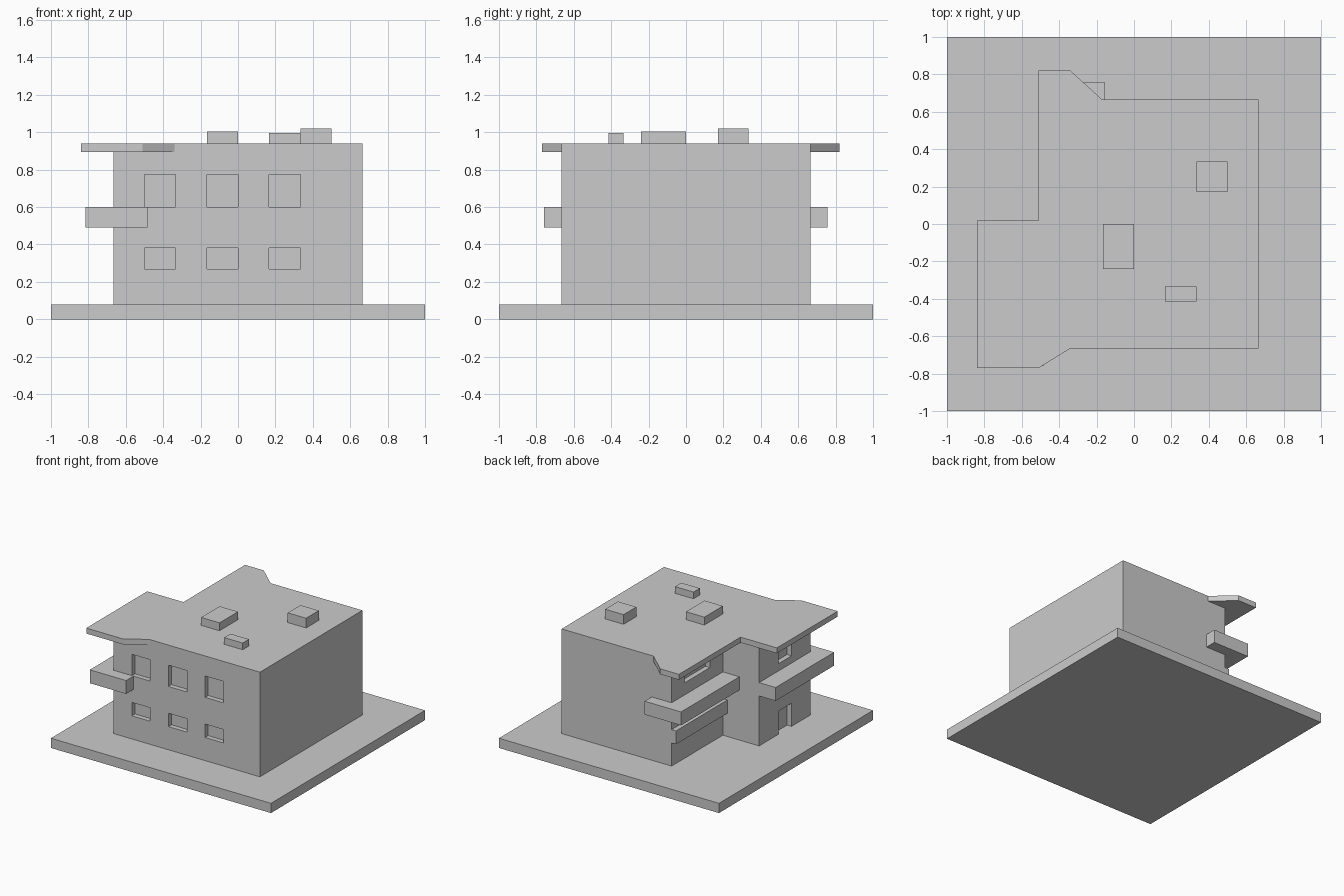
import bpy
import bmesh

if "Cube" in bpy.data.objects:
    bpy.data.objects.remove(bpy.data.objects["Cube"])


def add_prism(bm, outline, z0, z1):
    """Extrude a flat outline from z0 up to z1."""
    face = bm.faces.new([bm.verts.new((x, y, z0)) for x, y in outline])
    ext = bmesh.ops.extrude_face_region(bm, geom=[face])
    top = [v for v in ext["geom"] if isinstance(v, bmesh.types.BMVert)]
    bmesh.ops.translate(bm, verts=top, vec=(0, 0, z1 - z0))


def rect(x0, x1, y0, y1):
    return [(x0, y0), (x1, y0), (x1, y1), (x0, y1)]


def make(name, *prisms):
    bm = bmesh.new()
    for p in prisms:
        add_prism(bm, *p)
    bmesh.ops.recalc_face_normals(bm, faces=bm.faces)
    mesh = bpy.data.meshes.new(name)
    bm.to_mesh(mesh)
    bm.free()
    ob = bpy.data.objects.new(name, mesh)
    bpy.context.collection.objects.link(ob)
    return ob


W = 0.665    # half width of the house
S = -0.335   # set-back left wall of the rear wing
D = 0.04     # recess depth

# ground slab
make("ground_slab", (rect(-1, 1, -1, 1), 0, 0.08))

# L-shaped walls
walls = make("walls", ([(-W, -W), (W, -W), (W, W), (S, W), (S, 0), (-W, 0)], 0.08, 0.895))

# roof slab with overhangs
make("roof", ([(-0.84, -0.77), (-0.51, -0.77), (-0.34, -W), (W, -W), (W, W),
               (-0.17, W), (-0.34, 0.82), (-0.51, 0.82), (-0.51, 0.02), (-0.84, 0.02)],
              0.895, 0.94))

# balconies wrapping the two outer corners
make("front_balcony", ([(-0.815, 0), (-0.815, -0.76), (-0.485, -0.76), (-0.485, -W),
                        (-W, -W), (-W, 0)], 0.49, 0.60))
make("rear_balcony", ([(-0.485, 0), (S, 0), (S, W), (-0.155, W), (-0.155, 0.757),
                       (-0.485, 0.757)], 0.49, 0.60))

# low ledge on the rear wing
make("lower_ledge", (rect(S - D, S, 0, W), 0.27, 0.38))

# roof boxes
for i, (x0, x1, y0, y1, top) in enumerate([(-0.167, 0, -0.24, 0, 1.005),
                                           (0.165, 0.333, -0.415, -0.333, 0.995),
                                           (0.333, 0.5, 0.17, 0.335, 1.02)]):
    make(f"roof_box_{i + 1}", (rect(x0, x1, y0, y1), 0.94, top))

# recessed windows and door
cuts = [(rect(x, x + 0.167, -W - 0.1, -W + D), z0, z1)
        for x in (-0.5, -0.167, 0.167) for z0, z1 in ((0.27, 0.38), (0.60, 0.775))]
cuts.append((rect(S - 0.1, S + D, 0.17, 0.5), 0.70, 0.82))
cuts.append((rect(-W - 0.1, -W + D, -0.42, -0.25), 0.66, 0.78))
cuts.append((rect(-W - 0.1, -W + D, -0.42, -0.25), 0.0, 0.27))
cutter = make("opening_cutter", *cuts)
cutter.hide_render = True

mod = walls.modifiers.new("openings", "BOOLEAN")
mod.object = cutter
mod.operation = "DIFFERENCE"
mod.solver = "EXACT"
bpy.context.view_layer.objects.active = walls
bpy.ops.object.modifier_apply(modifier=mod.name)
bpy.data.objects.remove(cutter)
